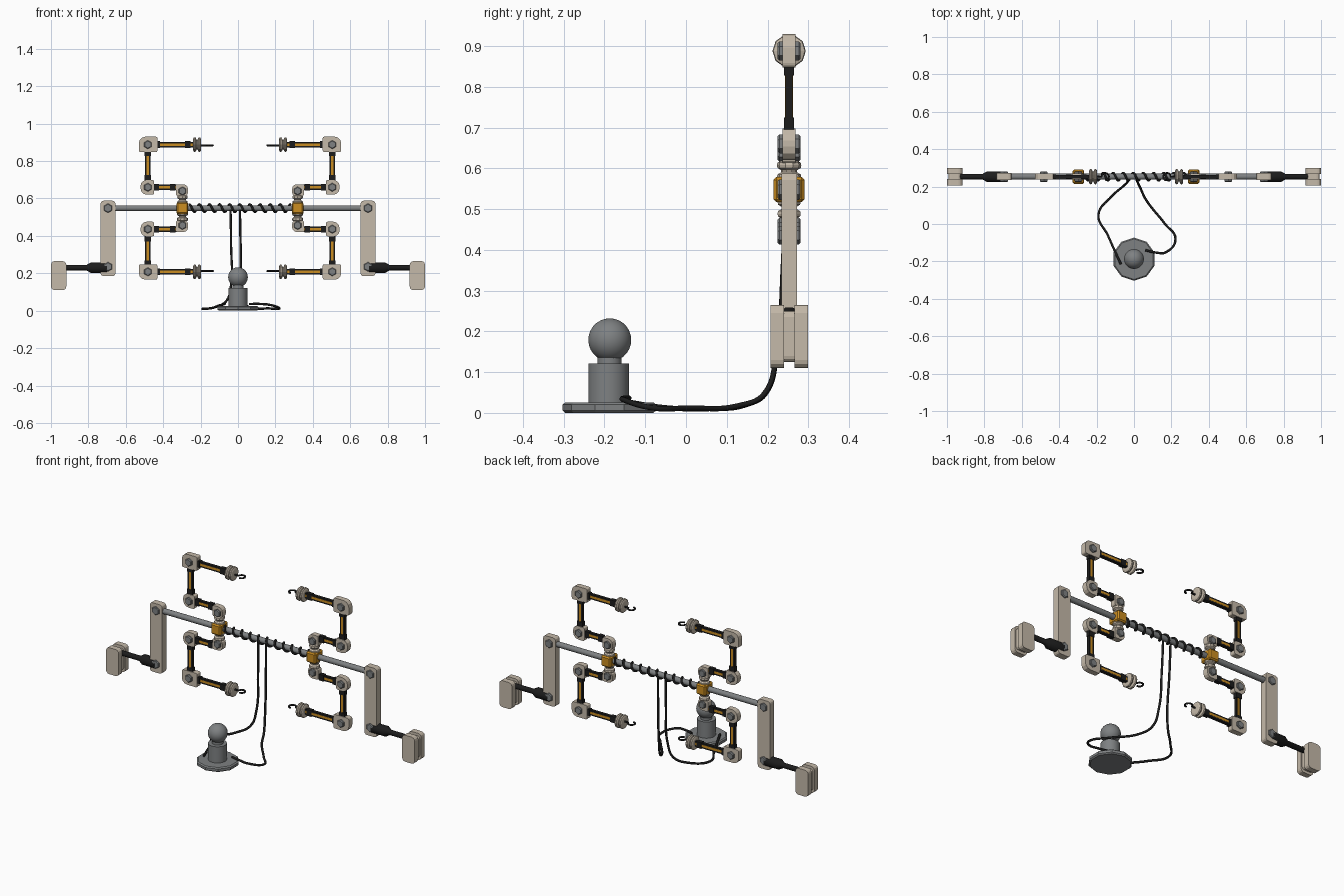
import bpy, bmesh, math
from mathutils import Vector

if "Cube" in bpy.data.objects:
    bpy.data.objects.remove(bpy.data.objects["Cube"])

Y = 0.253      # plane of the rail and arms
RZ = 0.548     # rail height
CX = 0.011     # centre of the arm group


def material(name, rgb):
    m = bpy.data.materials.new(name)
    m.diffuse_color = (*rgb, 1)
    m.use_nodes = True
    m.node_tree.nodes["Principled BSDF"].inputs["Base Color"].default_value = m.diffuse_color
    return m


BEIGE = material("beige", (0.56, 0.49, 0.40))
GREY = material("grey", (0.21, 0.22, 0.225))
ORANGE = material("orange", (0.60, 0.27, 0.015))
BLACK = material("black", (0.012, 0.012, 0.012))


def finish(name, bm, mat, smooth=False):
    bmesh.ops.recalc_face_normals(bm, faces=bm.faces)
    me = bpy.data.meshes.new(name)
    bm.to_mesh(me)
    bm.free()
    ob = bpy.data.objects.new(name, me)
    bpy.context.collection.objects.link(ob)
    me.materials.append(mat)
    if smooth:
        bpy.ops.object.select_all(action='DESELECT')
        ob.select_set(True)
        bpy.context.view_layer.objects.active = ob
        bpy.ops.object.shade_smooth_by_angle(angle=math.radians(40))
    return ob


def lathe(name, profile, origin, axis, seg, mat, smooth=False):
    """Turn a list of (radius, distance along axis) about an axis."""
    bm = bmesh.new()
    rot = Vector((0, 0, 1)).rotation_difference(Vector(axis)).to_matrix()
    rings = []
    for r, h in profile:
        n = 1 if r == 0 else seg
        rings.append([bm.verts.new(rot @ Vector((
            r * math.cos(2 * math.pi * (i + .5) / seg),
            r * math.sin(2 * math.pi * (i + .5) / seg), h)) + Vector(origin)) for i in range(n)])
    for a, b in zip(rings, rings[1:]):
        for i in range(seg):
            j = (i + 1) % seg
            if len(a) == 1:
                bm.faces.new((a[0], b[i], b[j]))
            elif len(b) == 1:
                bm.faces.new((a[i], a[j], b[0]))
            else:
                bm.faces.new((a[i], a[j], b[j], b[i]))
    for ring in (rings[0], rings[-1]):
        if len(ring) > 1:
            bm.faces.new(ring)
    return finish(name, bm, mat, smooth)


def plate(name, x0, x1, z0, z1, y0, y1, radii, mat):
    """Rounded plate in the xz plane; radii run from corner (x0,z0) round to (x0,z1)."""
    bm = bmesh.new()
    sx, sz = (1 if x1 > x0 else -1), (1 if z1 > z0 else -1)
    corners = [(x0, z0, 1, 1, 180), (x1, z0, -1, 1, 270), (x1, z1, -1, -1, 0), (x0, z1, 1, -1, 90)]
    pts = []
    for (x, z, dx, dz, a0), r in zip(corners, radii):
        for k in range(4):
            a = math.radians(a0 + 30 * k)
            pts.append((x + sx * r * (dx + math.cos(a)), z + sz * r * (dz + math.sin(a))))
    face = bm.faces.new([bm.verts.new((x, y0, z)) for x, z in pts])
    ext = bmesh.ops.extrude_face_region(bm, geom=[face])
    bmesh.ops.translate(bm, vec=(0, y1 - y0, 0),
                        verts=[v for v in ext['geom'] if isinstance(v, bmesh.types.BMVert)])
    return finish(name, bm, mat)


def box(name, centre, size, mat, bevel=0):
    bm = bmesh.new()
    bmesh.ops.create_cube(bm, size=1)
    for v in bm.verts:
        v.co = Vector([c + s * k for c, s, k in zip(centre, size, v.co)])
    if bevel:
        bmesh.ops.bevel(bm, geom=bm.edges[:], offset=bevel, segments=1, affect='EDGES')
    return finish(name, bm, mat)


def wire(name, pts, r, mat, smooth_path=True):
    cu = bpy.data.curves.new(name, 'CURVE')
    cu.dimensions = '3D'
    cu.bevel_depth, cu.bevel_resolution, cu.use_fill_caps = r, 2, True
    cu.resolution_u = 8
    sp = cu.splines.new('BEZIER' if smooth_path else 'POLY')
    knots = sp.bezier_points if smooth_path else sp.points
    knots.add(len(pts) - 1)
    for k, p in zip(knots, pts):
        if smooth_path:
            k.co = p
            k.handle_left_type = k.handle_right_type = 'AUTO'
        else:
            k.co = (*p, 1)
    ob = bpy.data.objects.new(name, cu)
    bpy.context.collection.objects.link(ob)
    bpy.ops.object.select_all(action='DESELECT')
    ob.select_set(True)
    bpy.context.view_layer.objects.active = ob
    cu.materials.append(mat)
    bpy.ops.object.convert(target='MESH')


def bolt(name, x, z, r=0.023):
    lathe(name, [(r - .004, -.028), (r, -.024), (r, .024), (r - .004, .028)], (x, Y, z), (0, 1, 0), 6, GREY)


def link(name, a, b):
    """Flat strut: orange core between two black rods, with black end sleeves."""
    a, b = Vector(a), Vector(b)
    d = b - a
    horizontal = abs(d.x) > abs(d.z)
    length, mid = d.length, (a + b) / 2

    def part(nm, c, along, across, depth, mat):
        size = (along, depth, across) if horizontal else (across, depth, along)
        box(nm, c, size, mat)
    part(name + "_core", mid, length, 0.013, 0.019, ORANGE)
    side = Vector((0, 0, 1)) if horizontal else Vector((1, 0, 0))
    for s in (-1, 1):
        part(name + "_rod", mid + side * s * 0.0105, length, 0.009, 0.017, BLACK)
    for t in (a + d.normalized() * .05, b - d.normalized() * .045):
        part(name + "_sleeve", t, 0.03, 0.036, 0.024, BLACK)


def rings(name, origin, axis, r, h):
    """Two rounded discs side by side."""
    one = [(.7, 0), (.95, .08), (1, .2), (.95, .34), (.65, .45)]
    prof = one + [(q, 1 - t) for q, t in reversed(one)]
    lathe(name, [(q * r, t * h) for q, t in prof], origin, axis, 10, BEIGE)


# Main rail and the cable coil round it
lathe("rail", [(.016, -.69), (.016, .69)], (0, Y, RZ), (1, 0, 0), 16, GREY, True)
turns, steps = 10, 14
wire("rail_coil", [(-.26 + .54 * i / (turns * steps),
                    Y - .021 * math.sin(2 * math.pi * i / steps),
                    RZ + .021 * math.cos(2 * math.pi * i / steps))
                   for i in range(turns * steps + 1)], .006, BLACK, False)

# Side plates, stub rods and end pads
for s in (-1, 1):
    plate("side_plate", s * .655, s * .735, .185, .588, Y - .019, Y + .019, [.016] * 4, BEIGE)
    bolt("side_plate_bolt", s * .695, RZ, .025)
    bolt("side_plate_bolt", s * .695, .235, .025)
    lathe("pad_rod", [(.03, .70), (.03, .785), (.015, .81), (.015, .95)], (0, Y, .23), (s, 0, 0), 12, BLACK, True)
    for y0, y1 in ((.207, .240), (.266, .299)):
        plate("end_pad", s * .918, s * 1.0, .11, .265, y0, y1, [.02] * 4, BEIGE)
    plate("end_pad_core", s * .926, s * .992, .125, .25, .238, .268, [.015] * 4, BEIGE)

# Four folding arms, u outward from the centre and v away from the rail
for sx in (-1, 1):
    box("clamp", (CX + sx * .308, Y, RZ), (.062, .076, .062), ORANGE, .007)
    for sz in (-1, 1):
        def P(u, v, y=Y):
            return (CX + sx * u, y, RZ + sz * v)

        def joint(name, u0, u1, v0, v1, radii):
            plate(name, P(u0, 0)[0], P(u1, 0)[0], P(0, v0)[2], P(0, v1)[2], Y - .016, Y + .016, radii, BEIGE)

        rings("swivel_rings", P(.308, .02), (0, 0, sz), .030, .05)
        joint("inner_joint", .278, .342, .065, .128, [.02, .01, .008, .026])
        joint("middle_joint", .459, .532, .072, .150, [.01, .034, .03, .008])
        joint("outer_joint", .442, .541, .300, .382, [.008, .01, .034, .008])
        bolt("inner_bolt", *P(.308, .092)[::2])
        bolt("middle_bolt", *P(.493, .112)[::2])
        bolt("outer_bolt", *P(.493, .340)[::2])
        link("lower_link", P(.31, .112), P(.493, .112))
        link("upright_link", P(.493, .112), P(.493, .340))
        link("upper_link", P(.493, .340), P(.235, .340))
        rings("wrist_rings", P(.252, .340), (-sx, 0, 0), .041, .044)
        # Hook curled in the horizontal plane
        arc = [P(.165 + .02 * math.cos(math.radians(a)), .336, Y + .02 * math.sin(math.radians(a)))
               for a in range(0, 271, 30)]
        wire("hook", [P(.225, .336), P(.195, .336)] + arc, .005, BLACK, False)

# Weighted foot with ball top
lathe("foot_disc", [(.108, 0), (.115, .006), (.115, .02), (.108, .026)], (0, -.188, 0), (0, 0, 1), 10, GREY)
lathe("foot_post", [(.05, .02), (.05, .121)], (0, -.19, 0), (0, 0, 1), 24, GREY, True)
lathe("foot_neck", [(.03, .12), (.03, .14)], (0, -.188, 0), (0, 0, 1), 20, GREY, True)
N = 14
lathe("foot_ball", [(.053 * math.sin(math.pi * i / N) if 0 < i < N else 0, -.053 * math.cos(math.pi * i / N))
                    for i in range(N + 1)], (0, -.187, .179), (0, 0, 1), 28, GREY, True)

# Two cables hanging from the rail to the foot
wire("left_cable", [(-.04, .245, .55), (-.037, .238, .35), (-.037, .222, .14), (-.06, .2, .055), (-.12, .147, .02),
                    (-.19, .05, .01), (-.14, -.06, .014), (-.1, -.15, .028), (-.07, -.215, .036)], .0065, BLACK)
wire("right_cable", [(.01, .245, .55), (.014, .238, .35), (.02, .222, .14), (.035, .19, .045), (.064, .13, .018),
                     (.166, 0, .012), (.222, -.08, .012), (.166, -.153, .032), (.12, -.153, .036),
                     (.06, -.14, .036)], .0065, BLACK)
